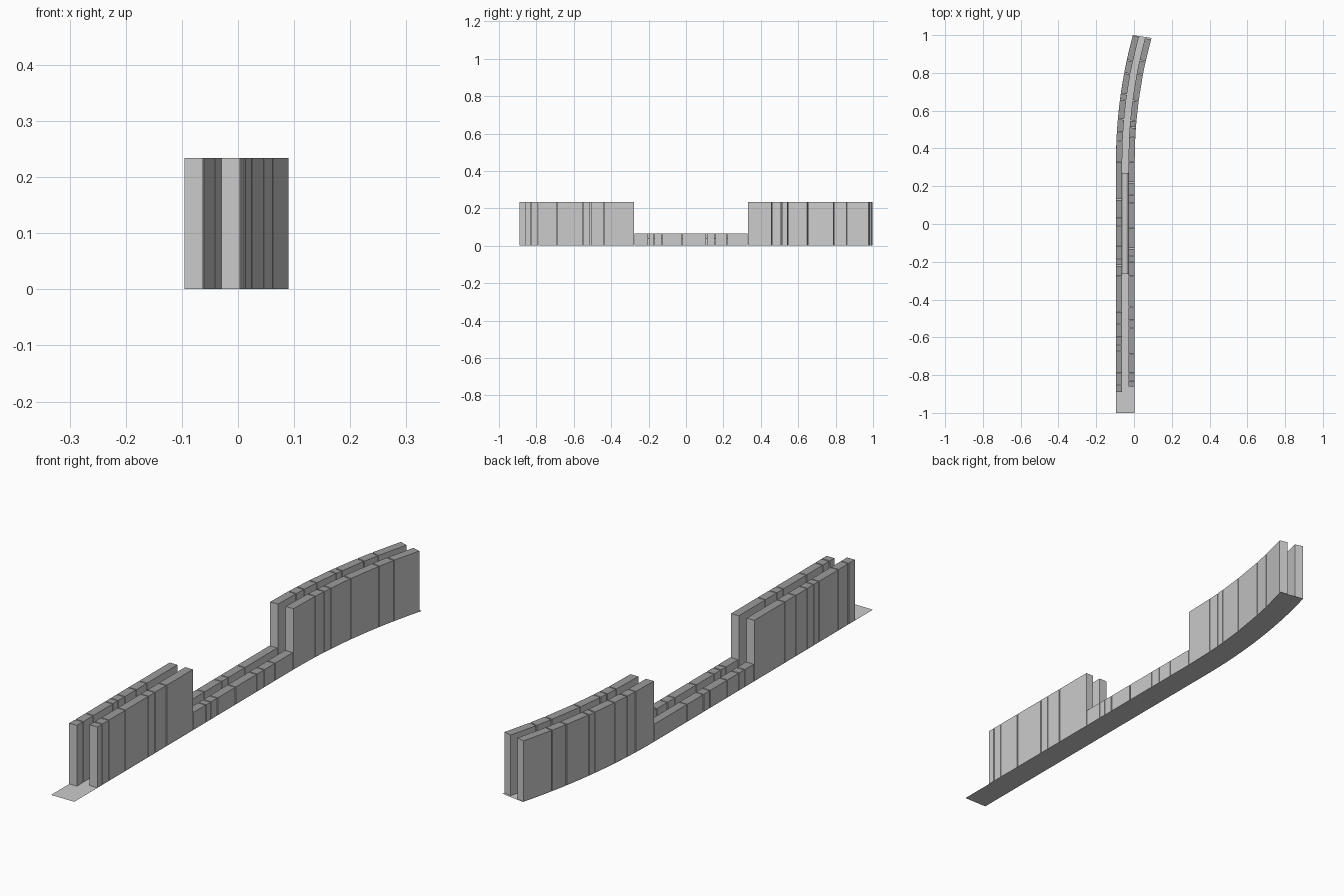
import bpy, bmesh, math

cube = bpy.data.objects.get("Cube")
if cube:
    bpy.data.objects.remove(cube, do_unlink=True)


def material(name, v):
    m = bpy.data.materials.new(name)
    m.use_nodes = True
    m.diffuse_color = (v, v, v, 1)
    m.node_tree.nodes["Principled BSDF"].inputs["Base Color"].default_value = (v, v, v, 1)
    return m


LIGHT = material("light grey", 0.6)
DARK = material("mid grey", 0.33)

# Path: straight along y, then an arc bending towards +x
CENTRE_X, BEND_Y, RADIUS = -0.046, 0.33, 2.5
HALF = 0.0495             # half the trench width
THIRD = HALF / 3          # half the channel width
HIGH, LOW = 0.234, 0.067
STEP_Y = (-0.277, 0.33)   # stretch where the walls are low


def on_path(d, y):
    """Point at side offset d from the centre line, at length y."""
    if y <= BEND_Y:
        return CENTRE_X + d, y
    r = RADIUS - d
    a = math.asin((y - BEND_Y) / r)
    return CENTRE_X + RADIUS - r * math.cos(a), y


def square_y(d, y, ref):
    """y at offset d on the cross-section that passes through (ref, y)."""
    if y <= BEND_Y:
        return y
    a = math.asin((y - BEND_Y) / (RADIUS - ref))
    return BEND_Y + (RADIUS - d) * math.sin(a)


def add_object(name, bm, mats):
    me = bpy.data.meshes.new(name)
    bm.to_mesh(me)
    bm.free()
    for m in mats:
        me.materials.append(m)
    ob = bpy.data.objects.new(name, me)
    bpy.context.collection.objects.link(ob)
    return ob


def wall(name, d0, d1, ref, seams):
    """Row of blocks between seams, with narrow gaps and darker tops."""
    bm = bmesh.new()
    gap = 0.002
    for a, b in zip(seams, seams[1:]):
        low = STEP_Y[0] - 0.01 < (a + b) / 2 < STEP_Y[1]
        top = LOW if low else HIGH
        ya = a if a == seams[0] else a + gap
        yb = b if b == seams[-1] else b - gap
        plan = [on_path(d, square_y(d, y, ref))
                for d, y in ((d0, ya), (d1, ya), (d1, yb), (d0, yb))]
        base = [bm.verts.new((x, y, 0.0005)) for x, y in plan]
        cap = [bm.verts.new((x, y, top)) for x, y in plan]
        bm.faces.new(base[::-1])
        bm.faces.new(cap).material_index = 1
        for i in range(4):
            j = (i + 1) % 4
            bm.faces.new((base[i], base[j], cap[j], cap[i]))
    add_object(name, bm, (LIGHT, DARK))


wall("left_wall", -HALF, -THIRD, -HALF,
     [-0.89, -0.852, -0.79, -0.672, -0.64, -0.6, -0.53, -0.465, -0.277, -0.22,
      -0.185, -0.115, -0.01, 0.03, 0.13, 0.33, 0.44, 0.487, 0.556, 0.66,
      0.69, 0.8, 0.868, 0.998])
wall("right_wall", THIRD, HALF, HALF,
     [-0.86, -0.83, -0.79, -0.69, -0.55, -0.51, -0.44, -0.277, -0.2, -0.17,
      -0.13, -0.02, 0.11, 0.155, 0.22, 0.33, 0.46, 0.51, 0.545, 0.65,
      0.79, 0.86, 0.975])

# Thin floor strip under both walls
bm = bmesh.new()
ends = {-HALF: 1.0, HALF: 0.985}
steps = 14
rows = []
for i in range(-1, steps + 1):
    row = []
    for d, end in ends.items():
        y = -1.0 if i < 0 else BEND_Y + (end - BEND_Y) * i / steps
        row.append(bm.verts.new((*on_path(d, y), 0)))
    rows.append(row)
for (a, b), (c, e) in zip(rows, rows[1:]):
    bm.faces.new((a, b, e, c))
add_object("floor", bm, (LIGHT,))

# Open vault sections lining the low part of the channel
vault = [-0.265, -0.03, 0.03, 0.2, 0.27]
profile = [(THIRD, 0.001)]
profile += [(THIRD * math.cos(math.pi * i / 12), 0.023 + THIRD * math.sin(math.pi * i / 12))
            for i in range(13)]
profile += [(-THIRD, 0.001)]
bm = bmesh.new()
for y0, y1 in zip(vault, vault[1:]):
    near, far = [[bm.verts.new((CENTRE_X + d, y, z)) for d, z in profile] for y in (y0, y1)]
    for i in range(len(profile) - 1):
        bm.faces.new((near[i], far[i], far[i + 1], near[i + 1])).smooth = True
bmesh.ops.recalc_face_normals(bm, faces=bm.faces)
if sum(f.normal.z for f in bm.faces) < 0:
    bmesh.ops.reverse_faces(bm, faces=bm.faces)
add_object("channel_vault", bm, (LIGHT,))
